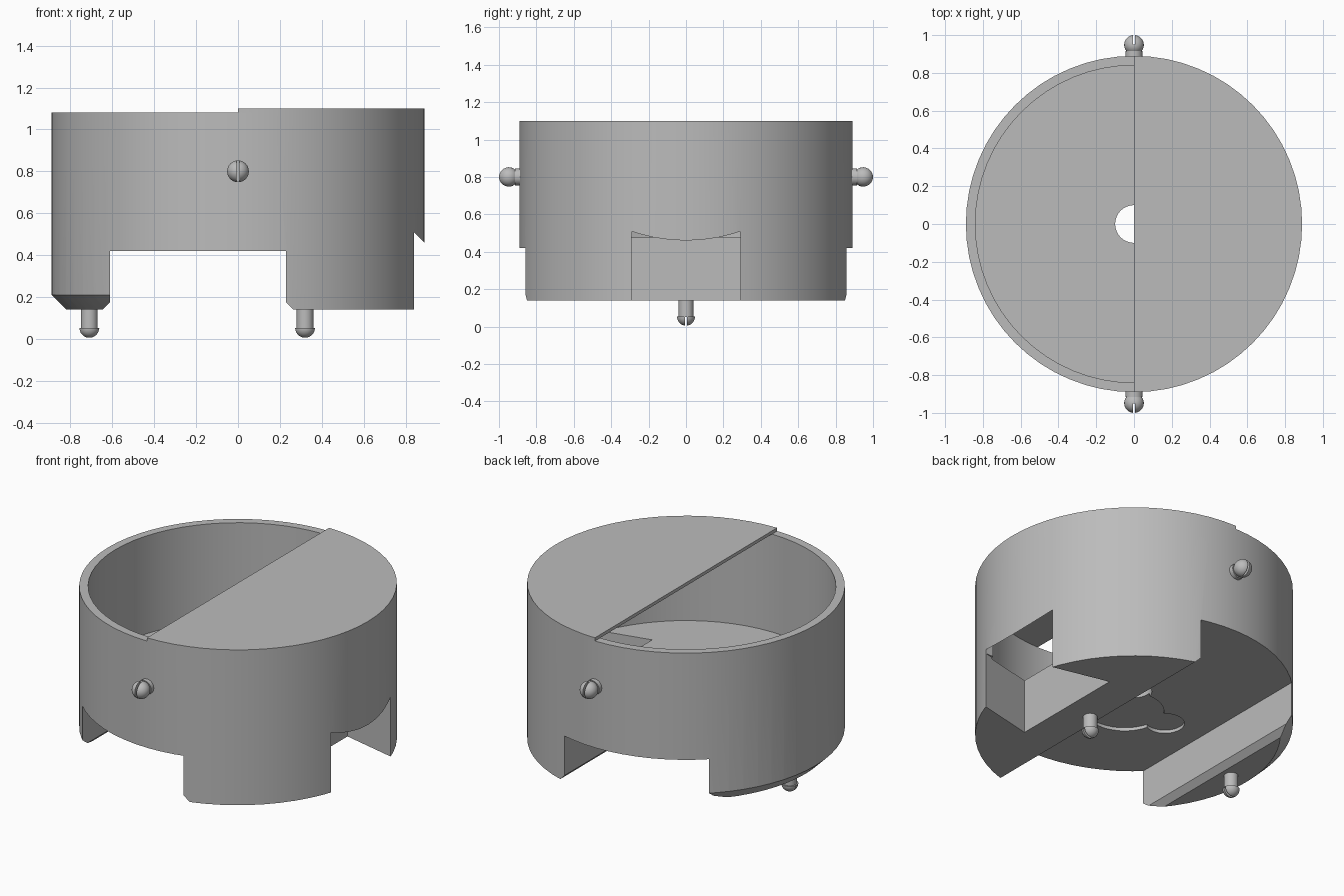
import bpy, bmesh
from math import pi, sin, cos, radians
from mathutils import Matrix, Vector

cube = bpy.data.objects.get("Cube")
if cube:
    bpy.data.objects.remove(cube)

grey = bpy.data.materials.new("plain_grey")
grey.use_nodes = True
grey.diffuse_color = (0.5, 0.5, 0.5, 1)
grey.node_tree.nodes["Principled BSDF"].inputs["Base Color"].default_value = (0.5, 0.5, 0.5, 1)


def finish(bm, name):
    bmesh.ops.recalc_face_normals(bm, faces=bm.faces)
    mesh = bpy.data.meshes.new(name)
    bm.to_mesh(mesh)
    bm.free()
    mesh.materials.append(grey)
    ob = bpy.data.objects.new(name, mesh)
    bpy.context.collection.objects.link(ob)
    return ob


def lathe(name, profile, steps=64, start=0, sweep=2 * pi, closed=False, matrix=Matrix()):
    """Spin (radius, height) points about z, capping a partial sweep."""
    bm = bmesh.new()
    verts = [bm.verts.new((r * cos(start), r * sin(start), z)) for r, z in profile]
    edges = [bm.edges.new(p) for p in zip(verts, verts[1:])]
    if closed:
        edges.append(bm.edges.new((verts[-1], verts[0])))
    bmesh.ops.spin(bm, geom=verts + edges, cent=(0, 0, 0), axis=(0, 0, 1),
                   angle=sweep, steps=steps)
    bmesh.ops.remove_doubles(bm, verts=bm.verts, dist=1e-4)
    rim = [e for e in bm.edges if e.is_boundary]
    if rim:
        bmesh.ops.holes_fill(bm, edges=rim, sides=0)
    bm.transform(matrix)
    return finish(bm, name)


def prism(name, points, axis, low, high):
    """Extrude a flat outline along y or z."""
    place = (lambda a, b, c: (a, c, b)) if axis == "y" else (lambda a, b, c: (a, b, c))
    bm = bmesh.new()
    face = bm.faces.new([bm.verts.new(place(a, b, low)) for a, b in points])
    new = bmesh.ops.extrude_face_region(bm, geom=[face])["geom"]
    shift = Vector(place(0, 0, high - low))
    bmesh.ops.translate(bm, verts=[g for g in new if isinstance(g, bmesh.types.BMVert)], vec=shift)
    return finish(bm, name)


def activate(ob):
    bpy.ops.object.select_all(action="DESELECT")
    ob.select_set(True)
    bpy.context.view_layer.objects.active = ob


def cut(ob, cutter):
    activate(ob)
    mod = ob.modifiers.new("cut", "BOOLEAN")
    mod.operation, mod.solver, mod.object = "DIFFERENCE", "EXACT", cutter
    bpy.ops.object.modifier_apply(modifier=mod.name)
    bpy.data.objects.remove(cutter)


def smooth(ob):
    activate(ob)
    bpy.ops.object.shade_smooth_by_angle(angle=radians(30))


R, WALL, BASE, RIM = 0.89, 0.84, 0.14, 1.08
CEIL, FLOOR = 0.42, 0.475

# Cup with a thick base
body = lathe("cup_body", [(0, BASE), (R, BASE), (R, RIM), (WALL, RIM), (WALL, FLOOR), (0, FLOOR)])
# Wide channel from front to back with chamfered lower edges
cut(body, prism("channel", [(-0.685, 0.1), (-0.61, 0.175), (-0.61, CEIL), (0.23, CEIL),
                            (0.23, 0.175), (0.305, 0.1)], "y", -1, 1))
# Conical chamfer round the outer edge of the narrow foot
cut(body, lathe("foot_chamfer", [(0.78, 0.1), (0.94, 0.1), (0.94, 0.26)],
                steps=32, start=pi / 2, sweep=pi, closed=True))
# Dovetail pocket in the wide foot, and its opening through the wall
cut(body, prism("pocket", [(0.49, -0.37), (0.85, -0.288), (0.85, 0.288), (0.49, 0.37)],
                "z", 0.1, FLOOR + 0.01))
cut(body, prism("opening", [(0.75, 0.1), (1, 0.1), (1, 0.35), (0.75, 0.6)], "y", -0.29, 0.29))
# Lobed shallow recess under the floor, then the through hole
for x, y, r in [(-0.1, -0.2, 0.22), (-0.36, -0.16, 0.11)]:
    cut(body, lathe("recess", [(0, 0.4), (r, 0.4), (r, CEIL + 0.02), (0, CEIL + 0.02)],
                    steps=32, matrix=Matrix.Translation((x, y, 0))))
cut(body, lathe("hole", [(0, 0.3), (0.1, 0.3), (0.1, 0.6), (0, 0.6)], steps=32))
smooth(body)

# Half lid covering the left side
lid = lathe("half_lid", [(0, RIM), (R, RIM), (R, 1.1), (0, 1.1)],
            steps=32, start=-pi / 2, sweep=pi, closed=True)
smooth(lid)


def pin(name, neck, head, length, ball, matrix):
    """Round stud pointing down, with a slit across its head."""
    arc = [(head * cos(a), head - head * sin(a))
           for a in [radians(d) for d in range(-40 if ball else 0, 91, 10)]]
    ob = lathe(name, [(0, length), (neck, length), (neck, arc[0][1])] + arc[:-1] + [(0, 0)], steps=24)
    w = 0.006
    cut(ob, prism("slit", [(-1, -w), (1, -w), (1, w), (-1, w)], "z", -0.1, head * 0.95))
    ob.data.transform(matrix)
    smooth(ob)


# Contact pins under the feet
for name, x in [("right_pin", -0.71), ("left_pin", 0.32)]:
    pin(name, 0.04, 0.048, BASE + 0.02, False, Matrix.Translation((x, 0, 0.005)))

# Side studs at front and back, slits upright
for name, side in [("front_stud", -1), ("back_stud", 1)]:
    turn = Matrix.Rotation(side * pi / 2, 4, "X") @ Matrix.Rotation(pi / 2, 4, "Z")
    pin(name, 0.046, 0.052, 0.14, True, Matrix.Translation((0, side, 0.8)) @ turn)
